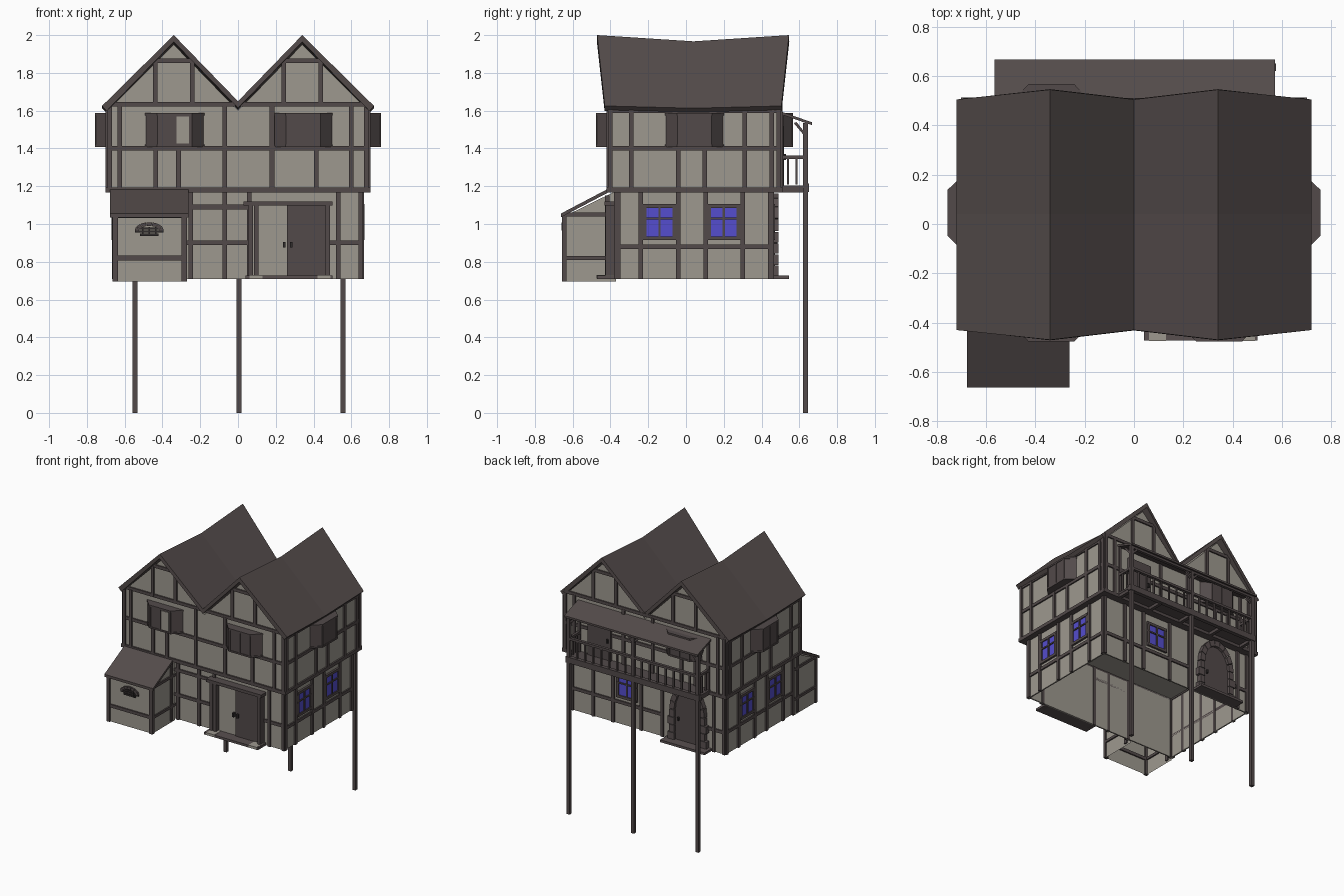
import bpy, bmesh, math
from mathutils import Vector

if "Cube" in bpy.data.objects:
    bpy.data.objects.remove(bpy.data.objects["Cube"])


def material(name, rgb):
    m = bpy.data.materials.new(name)
    m.diffuse_color = (*rgb, 1)
    m.use_nodes = True
    m.node_tree.nodes["Principled BSDF"].inputs["Base Color"].default_value = m.diffuse_color
    return m


PLASTER = material("grey plaster", (0.34, 0.315, 0.275))
TIMBER = material("dark timber", (0.085, 0.068, 0.068))
ROOF = material("brown roof", (0.088, 0.071, 0.069))
GLASS = material("blue glass", (0.09, 0.075, 0.62))
STONE = material("door stone", (0.10, 0.08, 0.08))
IRON = material("dark iron", (0.03, 0.025, 0.025))

# wall planes of the two storeys
LOW = dict(x=0.655, f=-0.37, b=0.455)
UP = dict(x=0.69, f=-0.41, b=0.50)
SHED = dict(x=0, f=-0.645, b=0)


def part(name, mat, solids, skip=()):
    """One mesh from solids, each a pair of matching end loops; skip leaves side faces open."""
    bm = bmesh.new()
    for a, b in solids:
        va, vb = [bm.verts.new(p) for p in a], [bm.verts.new(p) for p in b]
        bm.faces.new(va)
        bm.faces.new(vb[::-1])
        n = len(va)
        for i in range(n):
            if i not in skip:
                bm.faces.new((va[i], vb[i], vb[(i + 1) % n], va[(i + 1) % n]))
    bmesh.ops.recalc_face_normals(bm, faces=bm.faces)
    me = bpy.data.meshes.new(name)
    bm.to_mesh(me)
    bm.free()
    me.materials.append(mat)
    ob = bpy.data.objects.new(name, me)
    bpy.context.collection.objects.link(ob)
    return ob


def plan(pts, z0, z1):
    return [(x, y, z0) for x, y in pts], [(x, y, z1) for x, y in pts]


def box(x0, x1, y0, y1, z0, z1):
    return plan([(x0, y0), (x1, y0), (x1, y1), (x0, y1)], z0, z1)


def along_y(pts, y0, y1):
    return [(x, y0, z) for x, z in pts], [(x, y1, z) for x, z in pts]


def along_x(pts, x0, x1):
    return [(x0, y, z) for y, z in pts], [(x1, y, z) for y, z in pts]


def put(side, fl, a, d):
    """Plan point at a along a wall and d outside it."""
    return {"F": (a, fl["f"] - d), "B": (a, fl["b"] + d),
            "R": (fl["x"] + d, a), "L": (-fl["x"] - d, a)}[side]


def slab(side, fl, a0, a1, z0, z1, d0=-0.012, d1=0.012):
    return plan([put(side, fl, a, d) for a, d in ((a0, d0), (a1, d0), (a1, d1), (a0, d1))], z0, z1)


def posts(side, fl, places, z0, z1, w=0.012):
    return [slab(side, fl, a - w, a + w, z0, z1) for a in places]


def rails(side, fl, a0, a1, heights, w=0.012):
    return [slab(side, fl, a0, a1, z - w, z + w, -0.01, 0.01) for z in heights]


# plaster walls: lower storey open below, upper storey with twin gables
part("lower_walls", PLASTER,
     [slab(s, LOW, -0.655, 0.655, 0.71, 1.18, -0.01, 0) for s in "FB"] +
     [slab(s, LOW, -0.37, 0.455, 0.71, 1.18, -0.01, 0) for s in "LR"])
part("upper_walls", PLASTER, [along_y(
    [(-0.69, 1.18), (0.69, 1.18), (0.69, 1.6), (0.34, 1.95), (0, 1.6), (-0.34, 1.95), (-0.69, 1.6)],
    UP["f"], UP["b"])])

# sagging twin roof
bm = bmesh.new()
rows = []
for y_edge, y_ridge, sag in ((-0.43, -0.47, 0), (0.04, 0.04, 1), (0.505, 0.545, 0)):
    row = []
    for x, z, ridge in ((-0.72, 1.625, 0), (-0.34, 2.0, 1), (0, 1.65, 0), (0.34, 2.0, 1), (0.72, 1.625, 0)):
        drop = sag * (0.033 if ridge else 0.012)
        row.append(bm.verts.new((x, y_ridge if ridge else y_edge, z - drop)))
    rows.append(row)
for r0, r1 in zip(rows, rows[1:]):
    for i in range(4):
        bm.faces.new((r0[i], r0[i + 1], r1[i + 1], r1[i]))
me = bpy.data.meshes.new("main_roof")
bm.to_mesh(me)
bm.free()
me.materials.append(ROOF)
roof = bpy.data.objects.new("main_roof", me)
bpy.context.collection.objects.link(roof)
mod = roof.modifiers.new("thickness", "SOLIDIFY")
mod.thickness, mod.offset = 0.036, -1

# timber framing, storey by storey
part("jetty_beam", TIMBER,
     [slab(s, UP, -0.702, 0.702, 1.168, 1.194, -0.05, 0.012) for s in "FB"] +
     [slab(s, UP, -0.41, 0.50, 1.168, 1.194, -0.05, 0.012) for s in "LR"])
for side, name in (("F", "front"), ("B", "back")):
    up = posts(side, UP, (-0.68, -0.625, -0.07, 0.18, 0.6, 0.68), 1.18, 1.63)
    up += posts(side, UP, (-0.435, -0.315, 0.415), 1.18, 1.41)
    up += rails(side, UP, -0.69, 0.69, (1.4, 1.635))
    for c in (-0.34, 0.34):
        up += posts(side, UP, (c - 0.097, c + 0.097), 1.63, 1.86)
        up += rails(side, UP, c - 0.11, c + 0.11, (1.865,))
    part(name + "_upper_timbers", TIMBER, up)
part("front_lower_timbers", TIMBER,
     posts("F", LOW, (-0.645, -0.25, -0.07, 0.06, 0.53, 0.65), 0.71, 1.18) +
     rails("F", LOW, -0.655, 0.06, (0.9, 1.09)) + rails("F", LOW, 0.48, 0.655, (0.9,)))
part("back_lower_timbers", TIMBER,
     posts("B", LOW, (-0.645, -0.56, -0.12, 0.06, 0.3, 0.47, 0.65), 0.71, 1.18) +
     rails("B", LOW, -0.12, 0.655, (0.88,)) + rails("B", LOW, -0.655, -0.5, (0.88,)))
for side, name in (("R", "right"), ("L", "left")):
    part(name + "_timbers", TIMBER,
         posts(side, UP, (-0.4, -0.29, 0.31, 0.455, 0.49), 1.18, 1.61) +
         posts(side, UP, (-0.04, 0.1), 1.18, 1.41) + rails(side, UP, -0.41, 0.5, (1.4, 1.6)) +
         posts(side, LOW, (-0.36, -0.24, -0.04, 0.105, 0.3, 0.445), 0.71, 1.18) +
         rails(side, LOW, -0.37, 0.455, (0.88,)))

# four-pane blue windows
for side, c in (("R", -0.14), ("R", 0.2), ("L", -0.14), ("L", 0.2), ("B", 0.18)):
    part("window_glass", GLASS, [slab(side, LOW, c - 0.075, c + 0.075, 0.93, 1.09, 0, 0.007)])
    part("window_frame", TIMBER,
         [slab(side, LOW, c + s - w, c + s + w, 0.92, 1.1, 0, 0.014)
          for s, w in ((-0.078, 0.01), (0, 0.006), (0.078, 0.01))] +
         [slab(side, LOW, c - 0.088, c + 0.088, z - w, z + w, 0, 0.015)
          for z, w in ((0.925, 0.01), (1.03, 0.005), (1.095, 0.01))])

# shuttered bays with canted ends
for side, c in (("F", -0.335), ("F", 0.345), ("B", -0.335), ("R", 0.045), ("L", 0.045)):
    outline = [(-0.152, 0), (-0.09, 0.062), (0.09, 0.062), (0.152, 0)]
    solids = [plan([put(side, UP, c + a, d) for a, d in outline], 1.415, 1.58)]
    for z0, z1 in ((1.408, 1.42), (1.575, 1.587)):
        solids.append(plan([put(side, UP, c + a * 1.03, d * 1.08) for a, d in outline], z0, z1))
    solids += [slab(side, UP, c + a - 0.006, c + a + 0.006, 1.415, 1.58, 0.055, 0.066)
               for a in (-0.085, 0, 0.085)]
    part("bay_window", TIMBER, solids)
part("open_shutter_panel", PLASTER, [slab("F", UP, -0.325, -0.26, 1.425, 1.57, 0.06, 0.067)])

# front lean-to shed, open below
part("shed_walls", PLASTER,
     [along_x([(-0.645, 0.695), (-0.645, 1.04), (-0.37, 1.175), (-0.37, 0.695)], -0.655, -0.28)], skip=(2, 3))
part("shed_roof", ROOF,
     [along_x([(-0.663, 1.035), (-0.663, 1.055), (-0.4, 1.193), (-0.4, 1.173)], -0.677, -0.262)])
shed = posts("F", SHED, (-0.65, -0.285), 0.695, 1.05, 0.014) + rails("F", SHED, -0.655, -0.28, (0.82, 1.045))
for x in (-0.655, -0.28):
    shed += [box(x - 0.01, x + 0.01, -0.645, -0.37, z - 0.01, z + 0.01) for z in (0.82, 1.05)]
    shed.append(box(x - 0.01, x + 0.01, -0.43, -0.405, 0.71, 1.15))
part("shed_timbers", TIMBER, shed)


def arch(cx, cz, inner, outer, y0, y1, n):
    """Wedge stones between two half ellipses."""
    out = []
    for i in range(n):
        a0, a1 = [math.pi * (i + t) / n for t in (0.04, 0.96)]
        pts = [(cx + r[0] * math.cos(a), cz + r[1] * math.sin(a))
               for r, a in ((inner, a0), (outer, a0), (outer, a1), (inner, a1))]
        out.append(along_y(pts, y0, y1))
    return out


# barred shed vent under a small arch
part("vent_arch", TIMBER, arch(-0.47, 0.965, (0.055, 0.025), (0.077, 0.045), -0.658, -0.64, 7))
part("vent_bars", IRON, [box(-0.47 - w, -0.47 + w, -0.655, -0.64, z - 0.006, z + 0.006)
                         for w, z in ((0.05, 0.943), (0.075, 0.96), (0.06, 0.976))] +
     [box(-0.474 + d, -0.466 + d, -0.657, -0.64, 0.938, 0.985) for d in (-0.035, 0, 0.035)])

# front double door, one leaf pale and one dark
part("front_door_dark_leaf", TIMBER, [slab("F", LOW, 0.26, 0.48, 0.72, 1.1, 0, 0.03)])
part("front_door_pale_leaf", PLASTER, [slab("F", LOW, 0.105, 0.26, 0.72, 1.1, 0, 0.02)])
part("front_door_frame", TIMBER,
     [slab("F", LOW, a, a + 0.024, 0.71, 1.1, 0, 0.055) for a in (0.055, 0.085, 0.462)] +
     [slab("F", LOW, 0.03, 0.5, 1.097, 1.12, 0, 0.062)])
part("front_door_handles", IRON, [slab("F", LOW, a - 0.007, a + 0.007, 0.875, 0.905, 0, 0.045) for a in (0.245, 0.282)])
part("front_step", STONE, [box(0.04, 0.5, -0.472, -0.37, 0.71, 0.728)])
part("front_step_pale_ends", PLASTER, [box(a, a + 0.07, -0.474, -0.38, 0.712, 0.73) for a in (0.06, 0.42)])

# arched back door with stone surround
curve = [(-0.35 + 0.115 * math.cos(math.pi * i / 10), 0.96 + 0.165 * math.sin(math.pi * i / 10)) for i in range(11)]
part("back_door", TIMBER, [along_y([(-0.465, 0.72), (-0.235, 0.72)] + curve, 0.45, 0.47)])
stones = arch(-0.35, 0.96, (0.11, 0.16), (0.15, 0.205), 0.45, 0.49, 9)
for i in range(4):
    w = 0.15 if i % 2 else 0.165
    for s in (-1, 1):
        x0, x1 = sorted((-0.35 + s * 0.11, -0.35 + s * w))
        stones.append(box(x0, x1, 0.45, 0.49, 0.725 + i * 0.059, 0.78 + i * 0.059))
part("back_door_stones", STONE, stones)
part("back_step", STONE, [box(-0.54, -0.16, 0.45, 0.545, 0.71, 0.728)])
part("back_door_handle", IRON, [box(-0.275, -0.262, 0.46, 0.485, 0.88, 0.905)])

# rear balcony on tall posts
part("balcony_posts", TIMBER, [box(x - 0.013, x + 0.013, 0.62, 0.646, 0, 1.535) for x in (-0.545, 0.005, 0.555)])
part("balcony_floor", TIMBER, [box(-0.56, 0.57, 0.48, 0.635, 1.19, 1.205), box(-0.565, 0.575, 0.62, 0.65, 1.17, 1.215)] +
     [box(x - 0.012, x + 0.012, 0.46, 0.63, 1.168, 1.19) for x in (-0.545, -0.27, 0.005, 0.28, 0.555)])
rail = [box(-0.55, 0.56, 0.622, 0.644, 1.345, 1.363)]
rail += [box(x - 0.006, x + 0.006, 0.627, 0.639, 1.21, 1.35) for x in [-0.545 + 1.1 * i / 16 for i in range(17)]]
for x in (-0.545, 0.555):
    rail.append(box(x - 0.01, x + 0.01, 0.5, 0.63, 1.345, 1.363))
    rail += [box(x - 0.006, x + 0.006, y - 0.006, y + 0.006, 1.21, 1.35) for y in (0.54, 0.585)]
    rail.append(box(x - 0.01, x + 0.01, 0.5, 0.515, 1.2, 1.59))
part("balcony_railing", TIMBER, rail)
part("balcony_roof", ROOF, [along_x([(0.49, 1.585), (0.49, 1.6), (0.668, 1.538), (0.668, 1.523)], -0.565, 0.572)])
braces = [along_x([(0.57, 1.535), (0.585, 1.54), (0.632, 1.48), (0.622, 1.472)], x - 0.009, x + 0.009)
          for x in (-0.545, 0.005, 0.555)]
for x, s in ((-0.545, 1), (0.005, 1), (0.005, -1), (0.555, -1)):
    braces.append(along_y([(x, 1.46), (x, 1.48), (x + s * 0.05, 1.53), (x + s * 0.07, 1.53)], 0.625, 0.641))
part("balcony_braces", TIMBER, braces + [box(-0.55, 0.56, 0.622, 0.644, 1.515, 1.535)])
part("balcony_door", TIMBER, [slab("B", UP, 0.28, 0.48, 1.2, 1.52, 0, 0.018)])
part("balcony_door_handle", IRON, [slab("B", UP, 0.3, 0.312, 1.34, 1.37, 0, 0.03)])
